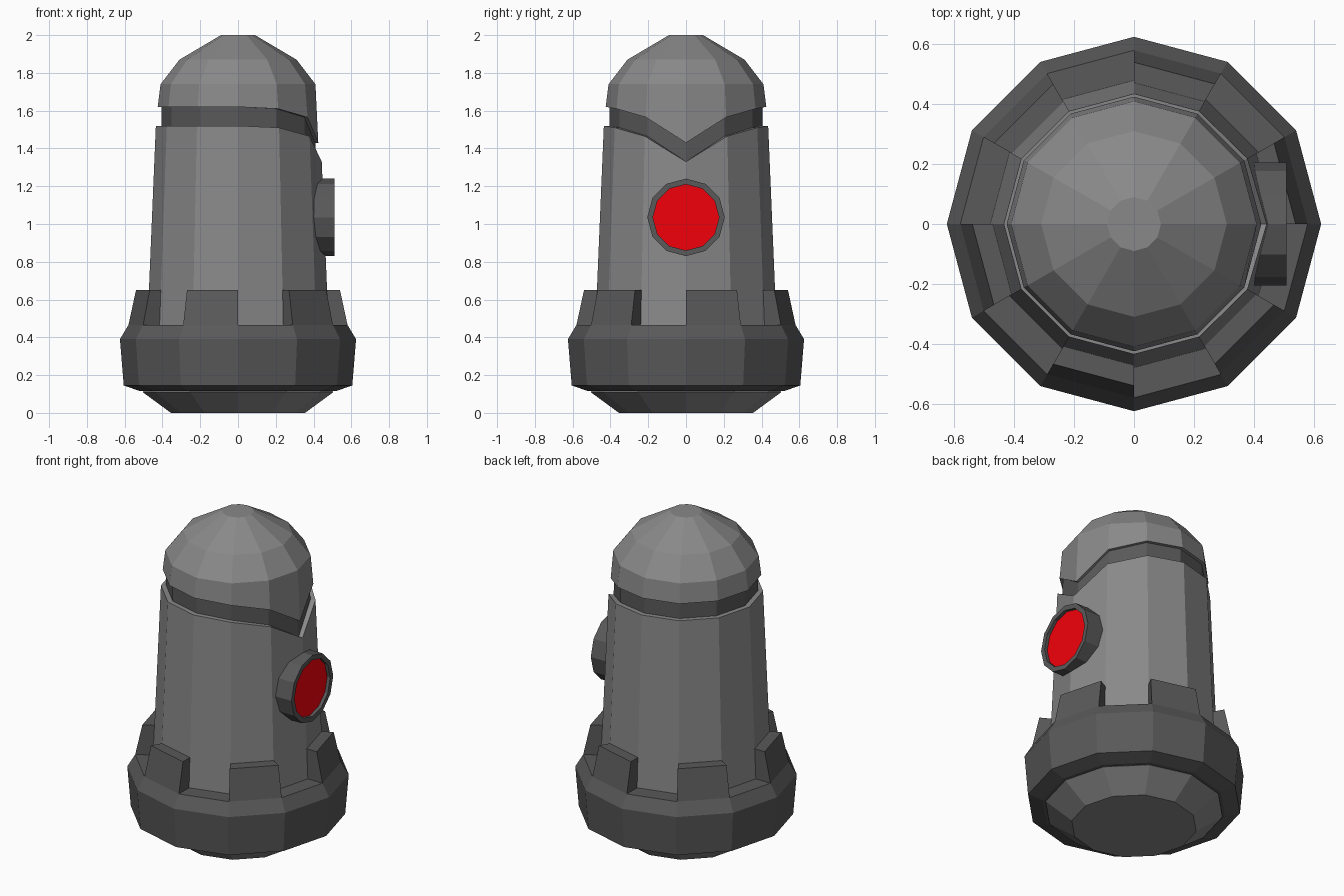
import bpy, bmesh
from math import sin, cos, radians
from mathutils import Matrix

if "Cube" in bpy.data.objects:
    bpy.data.objects.remove(bpy.data.objects["Cube"])

SIDES = 12
# How far the collar dips towards the +x side, by angle
DIP = {0: -0.19, 30: -0.055, 60: -0.01}


def material(name, *rgb):
    m = bpy.data.materials.new(name)
    m.diffuse_color = (*rgb, 1)
    m.use_nodes = True
    m.node_tree.nodes["Principled BSDF"].inputs["Base Color"].default_value = m.diffuse_color
    return m


GREY = material("mid_grey", 0.25, 0.25, 0.25)
DARK = material("dark_grey", 0.1, 0.1, 0.1)
RED = material("red", 0.9, 0.0, 0.003)


def finish(name, bm, *mats):
    bmesh.ops.recalc_face_normals(bm, faces=bm.faces)
    mesh = bpy.data.meshes.new(name)
    bm.to_mesh(mesh)
    bm.free()
    for m in mats:
        mesh.materials.append(m)
    ob = bpy.data.objects.new(name, mesh)
    bpy.context.collection.objects.link(ob)
    return ob


def lathe(name, profile, mats, matrix=Matrix(), second=()):
    """Capped 12-sided solid from (radius, z[, taper]) rings; rings with a taper follow the dip.
    Bands listed in 'second' use the second material."""
    bm = bmesh.new()
    rings = []
    for r, z, *taper in profile:
        ring = []
        for i in range(SIDES):
            deg = i * 360 // SIDES
            drop = DIP.get(min(deg, 360 - deg), 0) if taper else 0
            rad = r - drop * taper[0] if taper else r
            a = radians(deg)
            ring.append(bm.verts.new((rad * cos(a), rad * sin(a), z + drop)))
        rings.append(ring)
    for band, (lo, hi) in enumerate(zip(rings, rings[1:])):
        for i in range(SIDES):
            j = (i + 1) % SIDES
            f = bm.faces.new((lo[i], lo[j], hi[j], hi[i]))
            f.material_index = int(band in second)
    bm.faces.new(rings[0][::-1])
    bm.faces.new(rings[-1])
    bm.transform(matrix)
    return finish(name, bm, *mats)


# Lighter foot under the heavy base ring
lathe("foot", [(0.355, 0), (0.505, 0.11), (0.48, 0.13)], [GREY])
lathe("base", [(0.47, 0.116), (0.52, 0.116), (0.605, 0.145), (0.625, 0.39),
               (0.58, 0.465), (0.44, 0.465)], [DARK])

# Tapered body, dark recessed groove and domed cap
lathe("body", [(0.48, 0.45), (0.435, 1.52, 0.044), (0.405, 1.52, 0.06),
               (0.405, 1.62, 0.02), (0.425, 1.62, 0.0), (0.41, 1.74),
               (0.31, 1.87), (0.09, 2.0)], [GREY, DARK], second=(2,))

# Ring of raised blocks on every other side of the base
bm = bmesh.new()
for k in range(0, SIDES, 2):
    v = []
    for step in (k, k + 1):
        a = radians(30 * step)
        for r, z in ((0.45, 0.46), (0.58, 0.465), (0.54, 0.65), (0.45, 0.65)):
            v.append(bm.verts.new((r * cos(a), r * sin(a), z)))
    bm.faces.new(v[:4])
    bm.faces.new(v[4:])
    for i in range(4):
        j = (i + 1) % 4
        bm.faces.new((v[i], v[j], v[j + 4], v[i + 4]))
finish("base_blocks", bm, DARK)

# Round lamp facing +x: housing with a recessed lens
to_x = Matrix.Translation((0, 0, 1.035)) @ Matrix.Rotation(radians(90), 4, 'Y')
lathe("lamp_housing", [(0.205, 0.38), (0.205, 0.51), (0.175, 0.51), (0.175, 0.485)],
      [DARK], to_x)
lathe("lamp_lens", [(0.175, 0.48), (0.175, 0.49)], [RED], to_x)
